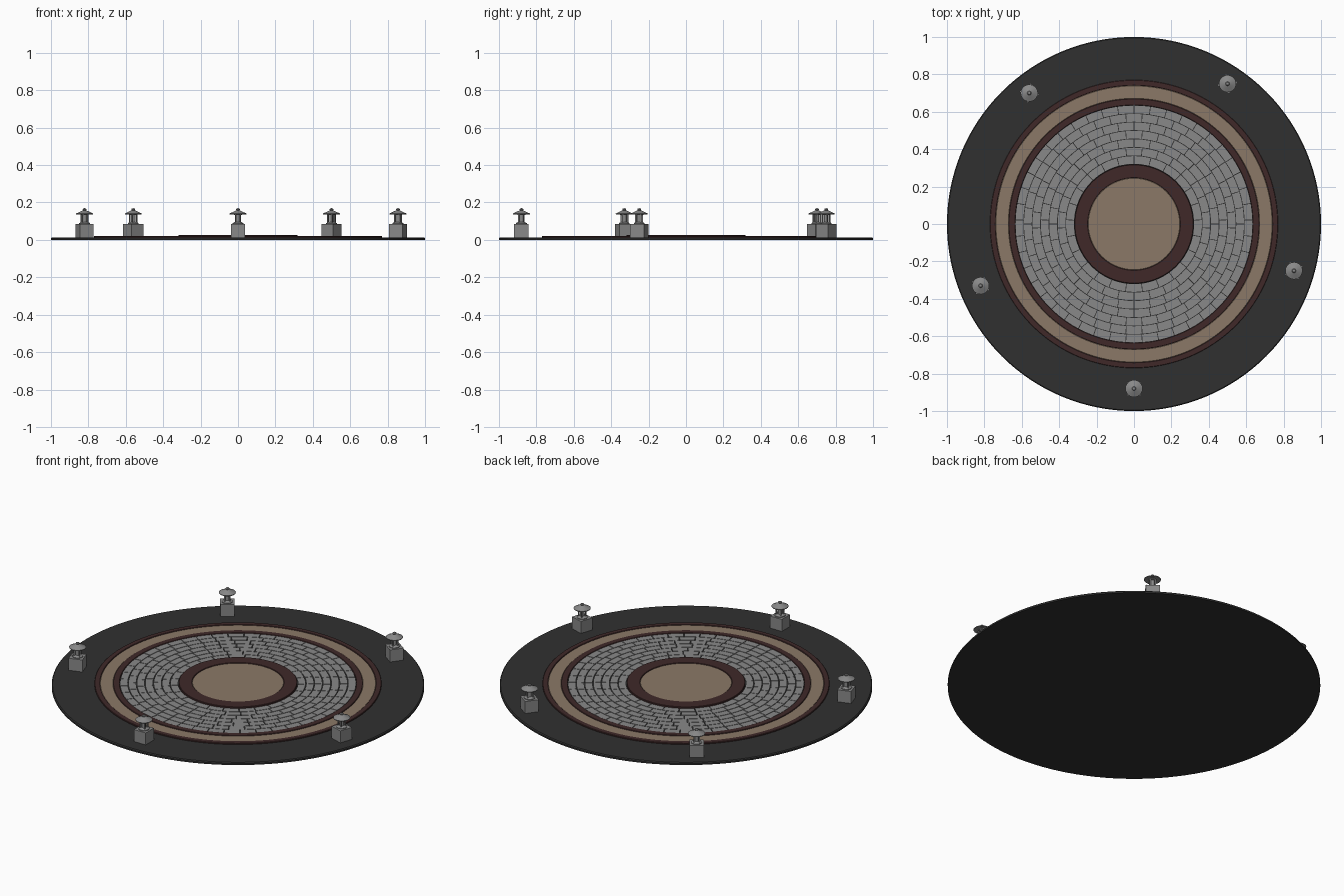
import bpy, bmesh, math
from mathutils import Matrix, Vector

if "Cube" in bpy.data.objects:
    bpy.data.objects.remove(bpy.data.objects["Cube"])


def material(name, rgb):
    m = bpy.data.materials.new(name)
    m.diffuse_color = (*rgb, 1)
    m.use_nodes = True
    m.node_tree.nodes["Principled BSDF"].inputs["Base Color"].default_value = m.diffuse_color
    return m


DARK = material("dark_floor", (0.03, 0.03, 0.03))
MAROON = material("maroon_trim", (0.05, 0.022, 0.022))
TAN = material("tan_floor", (0.26, 0.19, 0.135))
STONE = material("grey_stone", (0.25, 0.25, 0.25))


def finish(bm, name, mat, smooth=False):
    bmesh.ops.recalc_face_normals(bm, faces=bm.faces[:])
    me = bpy.data.meshes.new(name)
    bm.to_mesh(me)
    bm.free()
    ob = bpy.data.objects.new(name, me)
    bpy.context.collection.objects.link(ob)
    me.materials.append(mat)
    if smooth:
        bpy.ops.object.select_all(action='DESELECT')
        ob.select_set(True)
        bpy.context.view_layer.objects.active = ob
        bpy.ops.object.shade_smooth_by_angle(angle=math.radians(25))
    return ob


def lathe(bm, profile, n, closed=True, mat=Matrix()):
    """Spin an (r, z) profile around z; points on the axis become poles."""
    rings = []
    for r, z in profile:
        if r < 1e-6:
            rings.append([bm.verts.new(mat @ Vector((0, 0, z)))])
        else:
            rings.append([bm.verts.new(mat @ Vector((r * math.cos(2 * math.pi * i / n),
                                                     r * math.sin(2 * math.pi * i / n), z)))
                          for i in range(n)])
    pairs = list(zip(rings, rings[1:]))
    if closed:
        pairs.append((rings[-1], rings[0]))
    for a, b in pairs:
        for i in range(n):
            j = (i + 1) % n
            quad = [a[i % len(a)], a[j % len(a)], b[j % len(b)], b[i % len(b)]]
            quad = list(dict.fromkeys(quad))
            if len(quad) > 2:
                bm.faces.new(quad)


def disc(name, r, z0, z1, mat, bevel=0.003):
    bm = bmesh.new()
    lathe(bm, [(0, z0), (r, z0), (r, z1 - bevel), (r - bevel, z1), (0, z1)], 128, False)
    return finish(bm, name, mat, True)


def ring(name, r0, r1, z0, z1, mat, b=0.002):
    bm = bmesh.new()
    lathe(bm, [(r0, z0), (r1, z0), (r1, z1 - b), (r1 - b, z1), (r0 + b, z1), (r0, z1 - b)], 128)
    return finish(bm, name, mat, True)


def box(bm, size, loc, mat=Matrix()):
    bmesh.ops.create_cube(bm, size=1, matrix=mat @ Matrix.Translation(loc) @ Matrix.Diagonal((*size, 1)))


# round floor and raised bands
disc("base_floor", 1.0, 0.0, 0.014, DARK, 0.005)
ring("outer_trim", 0.74, 0.77, 0.012, 0.021, MAROON)
ring("outer_path", 0.67, 0.74, 0.012, 0.018, TAN)
ring("inner_trim", 0.635, 0.67, 0.012, 0.021, MAROON)
ring("centre_trim", 0.246, 0.318, 0.012, 0.026, MAROON)
disc("centre_floor", 0.247, 0.012, 0.023, TAN)

# concentric paving stones
bm = bmesh.new()
R0, R1, ROWS, GAP, Z0, Z1 = 0.32, 0.635, 7, 0.004, 0.012, 0.019
step = (R1 - R0) / ROWS
for row in range(ROWS):
    ra, rb = R0 + row * step + GAP / 2, R0 + (row + 1) * step - GAP / 2
    count = round(2 * math.pi * (ra + rb) / 2 / 0.085)
    width = 2 * math.pi / count
    for k in range(count):
        start = math.pi / 2 + (k + 0.5 * (row % 2)) * width
        slices = []
        for s in range(3):
            u = s / 2
            inner, outer = [(start + u * width + (1 - 2 * u) * GAP / 2 / r) for r in (ra, rb)]
            pts = [(ra, inner, Z0), (rb, outer, Z0), (rb, outer, Z1), (ra, inner, Z1)]
            slices.append([bm.verts.new((r * math.cos(a), r * math.sin(a), z)) for r, a, z in pts])
        for a, b in zip(slices, slices[1:]):
            for i in range(4):
                bm.faces.new((a[i], a[(i + 1) % 4], b[(i + 1) % 4], b[i]))
        bm.faces.new(slices[0])
        bm.faces.new(slices[-1])
finish(bm, "paving_stones", STONE)

# five stone lanterns on square pedestals
spots = [(0, -0.88), (0.855, -0.25), (0.5, 0.75), (-0.56, 0.70), (-0.82, -0.33)]
for n, (x, y) in enumerate(spots):
    m = Matrix.Translation((x, y, 0)) @ Matrix.Rotation(math.radians(72 * n), 4, 'Z')
    bm = bmesh.new()
    box(bm, (0.077, 0.077, 0.075), (0, 0, 0.0475), m)
    finish(bm, f"pedestal_{n + 1}", STONE)
    # foot, core and upper plate
    bm = bmesh.new()
    lathe(bm, [(0, 0.084), (0.029, 0.084), (0.029, 0.089), (0.022, 0.094), (0.012, 0.096),
               (0.012, 0.132), (0.022, 0.134), (0.022, 0.139), (0, 0.139)], 24, False, m)
    finish(bm, f"lantern_body_{n + 1}", STONE, True)
    # corner posts
    bm = bmesh.new()
    for sx in (-1, 1):
        for sy in (-1, 1):
            box(bm, (0.007, 0.007, 0.044), (sx * 0.0135, sy * 0.0135, 0.114), m)
    finish(bm, f"lantern_posts_{n + 1}", STONE)
    # wide conical roof with finial
    bm = bmesh.new()
    lathe(bm, [(0, 0.139), (0.045, 0.137), (0.046, 0.141), (0.03, 0.148), (0.016, 0.155),
               (0.008, 0.158), (0.011, 0.162), (0.008, 0.167), (0, 0.17)], 24, False, m)
    finish(bm, f"lantern_roof_{n + 1}", STONE, True)
